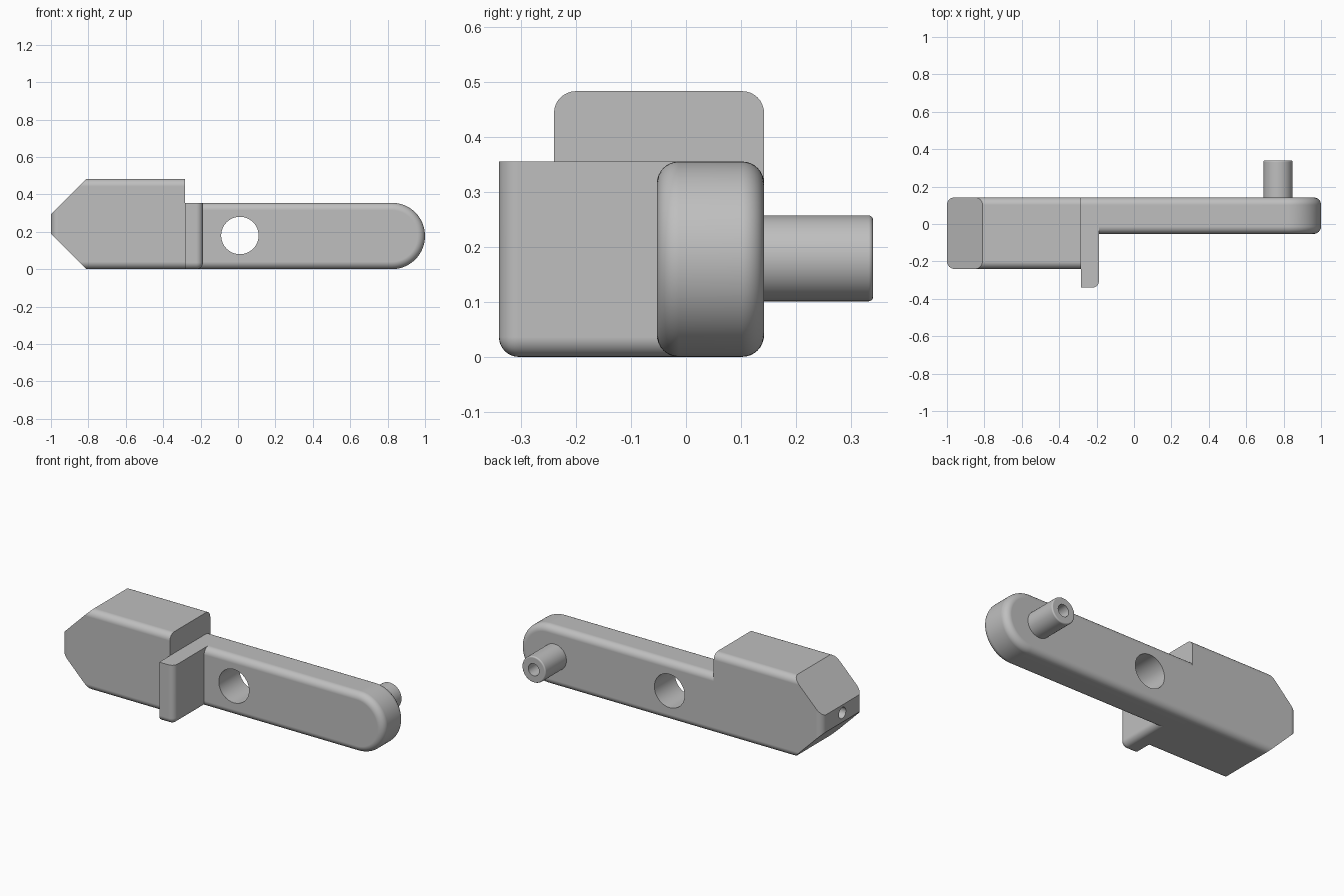
import bpy, bmesh, math
from mathutils import Vector, Matrix

if "Cube" in bpy.data.objects:
    bpy.data.objects.remove(bpy.data.objects["Cube"], do_unlink=True)

GREY = (0.52, 0.52, 0.52, 1)
mat = bpy.data.materials.new("plain grey")
mat.use_nodes = True
mat.diffuse_color = GREY
mat.node_tree.nodes["Principled BSDF"].inputs["Base Color"].default_value = GREY

FILLET = 0.04
HEAD_END = -0.283   # plane where the head meets the arm
BACK = 0.142        # shared back plane
ARM_H = 0.355
MID = ARM_H / 2


def prism(outline, y0, y1):
    """Extrude an x-z outline from y0 to y1."""
    bm = bmesh.new()
    face = bm.faces.new([bm.verts.new((x, y0, z)) for x, z in outline])
    geom = bmesh.ops.extrude_face_region(bm, geom=[face])["geom"]
    verts = [g for g in geom if isinstance(g, bmesh.types.BMVert)]
    bmesh.ops.translate(bm, verts=verts, vec=(0, y1 - y0, 0))
    bmesh.ops.recalc_face_normals(bm, faces=bm.faces)
    return bm


def box(x0, x1, y0, y1, z0, z1):
    return prism([(x0, z0), (x1, z0), (x1, z1), (x0, z1)], y0, y1)


def round_edges(bm, rule, radius=FILLET):
    """Round the edges for which rule(middle, direction) holds."""
    edges = []
    for e in bm.edges:
        a, b = e.verts[0].co, e.verts[1].co
        if rule((a + b) / 2, (b - a).normalized()):
            edges.append(e)
    bmesh.ops.bevel(bm, geom=edges, offset=radius, offset_type='OFFSET',
                    segments=8, profile=0.5, affect='EDGES', clamp_overlap=True)


def cylinder(radius, length, centre, axis, rim=0):
    bm = bmesh.new()
    bmesh.ops.create_cone(bm, cap_ends=True, segments=64, radius1=radius,
                          radius2=radius, depth=length)
    if rim:
        round_edges(bm, lambda m, d: m.z > length * 0.4 and abs(d.z) < 0.1, rim)
    turn = Vector((0, 0, 1)).rotation_difference(Vector(axis)).to_matrix().to_4x4()
    bmesh.ops.transform(bm, matrix=Matrix.Translation(centre) @ turn, verts=bm.verts)
    return bm


def make(name, bm):
    mesh = bpy.data.meshes.new(name)
    bm.to_mesh(mesh)
    bm.free()
    mesh.materials.append(mat)
    ob = bpy.data.objects.new(name, mesh)
    bpy.context.collection.objects.link(ob)
    return ob


def activate(ob):
    bpy.ops.object.select_all(action='DESELECT')
    ob.select_set(True)
    bpy.context.view_layer.objects.active = ob


def drill(ob, bm):
    cutter = make("hole_cutter", bm)
    cutter.hide_render = True
    mod = ob.modifiers.new("hole", 'BOOLEAN')
    mod.operation, mod.object, mod.solver = 'DIFFERENCE', cutter, 'EXACT'
    activate(ob)
    bpy.ops.object.modifier_apply(modifier=mod.name)
    bpy.data.objects.remove(cutter, do_unlink=True)


def finish(ob):
    activate(ob)
    bpy.ops.object.shade_smooth_by_angle(angle=math.radians(30))
    mod = ob.modifiers.new("even shading", 'WEIGHTED_NORMAL')
    mod.keep_sharp = True


# Head: rounded block with its nose cut to a blunt wedge
bm = box(-1, HEAD_END, -0.24, BACK, 0, 0.483)
round_edges(bm, lambda m, d: abs(d.x) > 0.9 or (abs(d.z) > 0.9 and m.x < -0.9))
for z, side in ((0.483, 1), (0, -1)):
    cut = bmesh.ops.bisect_plane(bm, geom=bm.verts[:] + bm.edges[:] + bm.faces[:],
                                 plane_co=(-0.81, 0, z), plane_no=(-1, 0, side),
                                 clear_outer=True)["geom_cut"]
    bmesh.ops.contextual_create(
        bm, geom=[g for g in cut if isinstance(g, bmesh.types.BMEdge)])
bmesh.ops.recalc_face_normals(bm, faces=bm.faces)
head = make("head", bm)
drill(head, cylinder(0.033, 0.2, (-1, -0.05, 0.245), (1, 0, 0)))
finish(head)

# Arm: flat bar with a round end, filleted rims and a through hole
arc = [math.pi * (i / 32 - 0.5) for i in range(33)]
outline = [(HEAD_END, 0)]
outline += [(1 - MID + MID * math.cos(a), MID + MID * math.sin(a)) for a in arc]
outline += [(HEAD_END, ARM_H)]
bm = prism(outline, -0.053, BACK)
round_edges(bm, lambda m, d: abs(d.y) < 0.1 and m.x > HEAD_END + 0.01)
arm = make("arm", bm)
drill(arm, cylinder(0.1, 1, (0.01, 0, 0.18), (0, 1, 0)))
finish(arm)

# Tab: plate standing out in front, rounded on its outer and lower edges
bm = box(HEAD_END, -0.187, -0.34, -0.013, 0, ARM_H)
round_edges(bm, lambda m, d: (abs(d.z) > 0.9 and m.y < -0.3 and m.x > -0.2)
            or (abs(d.x) > 0.9 and m.y < -0.3 and m.z < 0.1)
            or (abs(d.y) > 0.9 and m.x > -0.2 and m.z < 0.1), 0.036)
finish(make("tab", bm))

# Peg: short hollow pin on the back of the round end
peg = make("peg", cylinder(0.078, 0.22, (0.77, 0.23, 0.179), (0, 1, 0), 0.008))
drill(peg, cylinder(0.036, 0.2, (0.77, 0.34, 0.179), (0, 1, 0)))
finish(peg)
